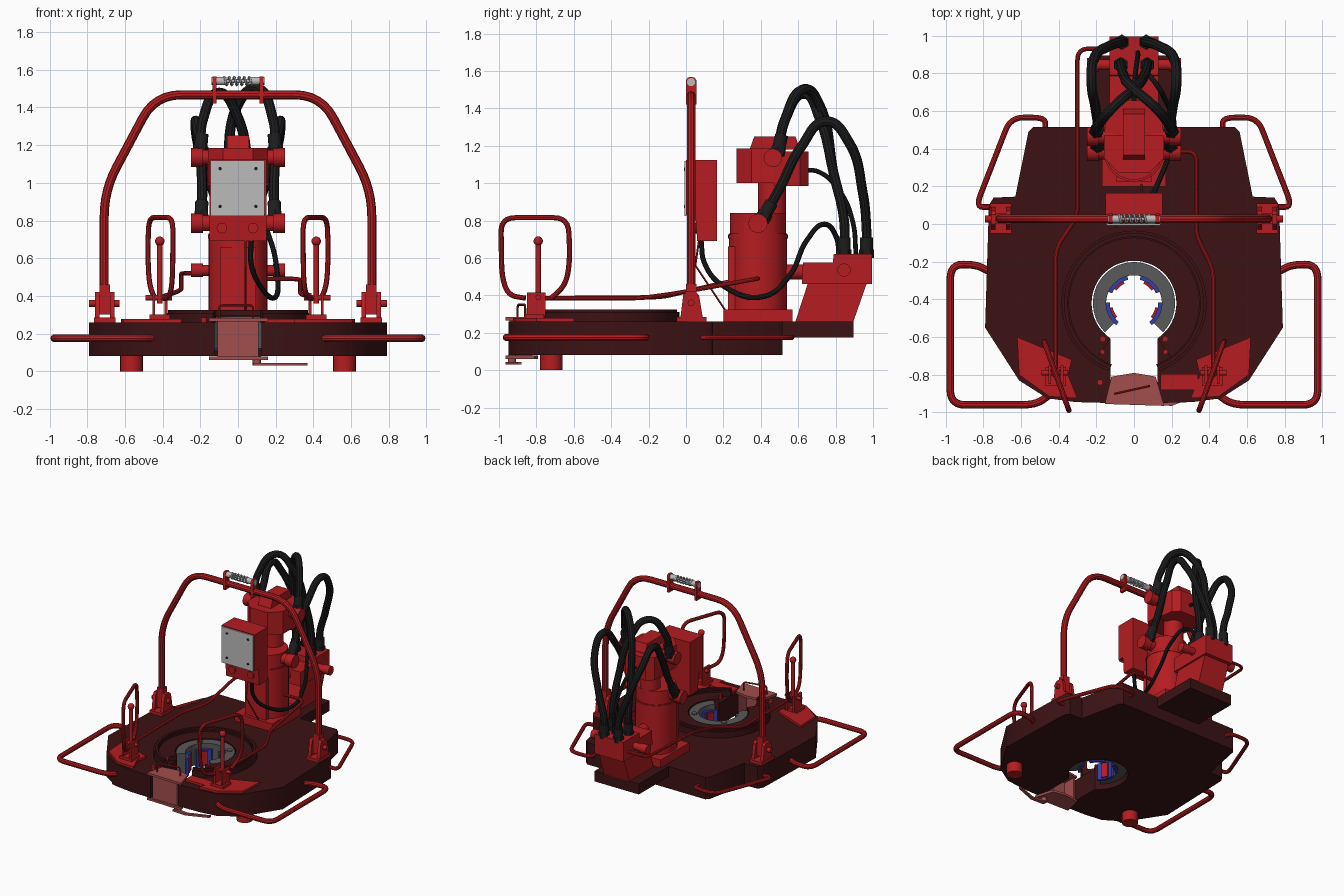
import bpy, bmesh, math
from mathutils import Vector

if "Cube" in bpy.data.objects:
    bpy.data.objects.remove(bpy.data.objects["Cube"])

def mat(name, *c):
    m = bpy.data.materials.new(name)
    m.diffuse_color = (*c, 1)
    m.use_nodes = True
    m.node_tree.nodes["Principled BSDF"].inputs["Base Color"].default_value = m.diffuse_color
    return m
RED = mat("red_paint", 0.46, 0.012, 0.015)
DARK = mat("dark_red", 0.045, 0.006, 0.007)
PINK = mat("door_red", 0.36, 0.075, 0.075)
BLACK = mat("rubber", 0.012, 0.012, 0.013)
BLUE = mat("blue_paint", 0.03, 0.05, 0.4)
GREY = mat("ring_steel", 0.1, 0.1, 0.1)
STEEL = mat("steel", 0.5, 0.5, 0.5)

def finish(ob, m, smooth=True):
    ob.data.materials.clear()
    ob.data.materials.append(m)
    bpy.ops.object.select_all(action='DESELECT')
    ob.select_set(True)
    bpy.context.view_layer.objects.active = ob
    if smooth:
        bpy.ops.object.shade_smooth_by_angle(angle=math.radians(35))
    return ob

def prism(name, pts, a, b, m, axis='z'):
    """Extrude an outline: 'z' takes (x, y) points, 'x' takes (y, z), 'y' takes (x, z)."""
    bm = bmesh.new()
    put = {'z': lambda p: (p[0], p[1], a), 'x': lambda p: (a, p[0], p[1]), 'y': lambda p: (p[0], a, p[1])}[axis]
    f = bm.faces.new([bm.verts.new(put(p)) for p in pts])
    new = bmesh.ops.extrude_face_region(bm, geom=[f])['geom']
    d = {'z': (0, 0, b - a), 'x': (b - a, 0, 0), 'y': (0, b - a, 0)}[axis]
    bmesh.ops.translate(bm, vec=d, verts=[v for v in new if isinstance(v, bmesh.types.BMVert)])
    bmesh.ops.recalc_face_normals(bm, faces=bm.faces)
    me = bpy.data.meshes.new(name)
    bm.to_mesh(me)
    bm.free()
    ob = bpy.data.objects.new(name, me)
    bpy.context.collection.objects.link(ob)
    return finish(ob, m)

def box(name, x0, x1, y0, y1, z0, z1, m):
    return prism(name, [(x0, y0), (x1, y0), (x1, y1), (x0, y1)], z0, z1, m)

def arc(cy, r, a0, a1, n):
    return [(r * math.cos(math.radians(a0 + (a1 - a0) * i / n)),
             cy + r * math.sin(math.radians(a0 + (a1 - a0) * i / n))) for i in range(n + 1)]

def ring_piece(name, r0, r1, a0, a1, z0, z1, m, n=32):
    return prism(name, arc(CY, r0, a0, a1, n) + arc(CY, r1, a1, a0, n), z0, z1, m)

def cyl(name, p, q, r, m, r2=None, n=24):
    p, q = Vector(p), Vector(q)
    bpy.ops.mesh.primitive_cone_add(vertices=n, radius1=r, radius2=r if r2 is None else r2,
                                    depth=(q - p).length, location=(p + q) / 2)
    ob = bpy.context.object
    ob.rotation_euler = (q - p).to_track_quat('Z', 'Y').to_euler()
    ob.name = name
    return finish(ob, m)

def tube(name, pts, r, m, bend=0.05, spline='POLY', closed=False):
    pts = [Vector(p) for p in pts]
    if spline == 'POLY' and bend:              # round the corners of the path
        out = []
        for i, p in enumerate(pts):
            if not closed and i in (0, len(pts) - 1):
                out.append(p)
                continue
            u, v = pts[i - 1] - p, pts[(i + 1) % len(pts)] - p
            a = p + u.normalized() * min(bend, u.length * .48)
            b = p + v.normalized() * min(bend, v.length * .48)
            out += [a * (1 - t) ** 2 + p * 2 * t * (1 - t) + b * t * t for t in [k / 6 for k in range(7)]]
        pts = out
    cu = bpy.data.curves.new(name, 'CURVE')
    cu.dimensions, cu.bevel_depth, cu.bevel_resolution, cu.use_fill_caps = '3D', r, 3, True
    s = cu.splines.new(spline)
    s.use_cyclic_u = closed
    if spline == 'BEZIER':
        s.bezier_points.add(len(pts) - 1)
        for b, p in zip(s.bezier_points, pts):
            b.co, b.handle_left_type, b.handle_right_type = p, 'AUTO', 'AUTO'
    else:
        s.points.add(len(pts) - 1)
        for b, p in zip(s.points, pts):
            b.co = (*p, 1)
    ob = bpy.data.objects.new(name, cu)
    bpy.context.collection.objects.link(ob)
    bpy.ops.object.select_all(action='DESELECT')
    ob.select_set(True)
    bpy.context.view_layer.objects.active = ob
    bpy.ops.object.convert(target='MESH')
    return finish(bpy.context.object, m)

CY = -0.42   # centre of the pipe opening

# main body with a keyhole slot open to the front
half = [(.79, -.55), (.77, .1), (.745, .14), (.63, .145), (.56, .49), (.535, .515)]
front = [(.125, -.95), (.31, -.945), (.46, -.925), (.61, -.83)]
hole = arc(CY, .225, -56, 236, 40)
right = front + half
prism("body", right + [(-x, y) for x, y in reversed(right)] + hole[::-1], .08, .26, DARK)
box("rear_shelf", -.2, .2, .5, .895, .175, .26, DARK)

# raised cover ring, rim and jaw ring round the opening
ring_piece("cover_plate", .225, .36, -56, 236, .26, .295, DARK, 48)
ring_piece("cover_rim", .345, .385, -70, 250, .26, .31, DARK, 48)
ring_piece("cover_lip", .352, .372, -70, 250, .31, .325, DARK, 48)
ring_piece("jaw_ring", .148, .218, -45, 225, .12, .29, GREY, 40)
for i, a in enumerate((-25, 50, 130, 205)):
    ring_piece("jaw_%d" % i, .128, .15, a - 26, a + 26, .11, .25, BLUE, 10)
    ring_piece("die_%d" % i, .115, .13, a - 14, a + 14, .12, .24, RED, 6)

# front door with flanges, pull wire and latch lever
flange = [(-.155, -.955), (.16, -.965), (.115, -.81), (0, -.79), (-.12, -.81)]
prism("door_top", flange, .265, .283, PINK)
prism("door_bottom", flange, .06, .078, PINK)
box("door_wall", -.11, .105, -.945, -.925, .07, .27, PINK)
for s in (-1, 1):
    box("door_side", s * .11, s * .098, -.945, -.82, .07, .27, PINK)
tube("door_wire", [(-.1, -.9, .28), (-.1, -.9, .35), (.08, -.86, .35), (.08, -.86, .28)], .006, RED, .02)
cyl("latch_pivot", (.1, -.93, .03), (.1, -.93, .08), .022, PINK)
prism("latch_lever", [(.08, -.96), (.2, -.965), (.37, -.9), (.37, -.88), (.2, -.94), (.08, -.92)], .03, .045, PINK)

for s in (-1, 1):
    cyl("foot", (s * .565, -.72, 0), (s * .565, -.72, .09), .06, RED)
    for y in (-.61, -.68):
        cyl("slot_bolt", (s * .165, y, .26), (s * .165, y, .3), .014, RED, n=6)
    cyl("ring_bolt", (s * .135, -.3, .29), (s * .135, -.3, .297), .022, GREY)
    # bumper rails
    tube("side_rail", [(s * .44, -.9, .175), (s * .52, -.96, .175), (s * .975, -.96, .175),
                       (s * .975, -.215, .175), (s * .84, -.215, .175), (s * .77, -.25, .175)], .02, RED, .08)
    tube("rear_rail", [(s * .47, .5, .175), (s * .47, .565, .175), (s * .655, .565, .175),
                       (s * .84, .09, .175), (s * .76, .09, .175)], .015, RED, .07)
    # lever stations on the front corners
    prism("corner_plate", [(s * x, y) for x, y in [(.62, -.6), (.61, -.8), (.45, -.915), (.3, -.925), (.35, -.8),
                                                   (.33, -.72)]], .26, .278, RED)
    box("lever_base", s * .36, s * .47, -.86, -.76, .27, .3, RED)
    for x in (.375, .44):
        box("lever_cheek", s * x, s * (x + .015), -.85, -.75, .29, .415, RED)
    cyl("lever_pin", (s * .35, -.79, .39), (s * .49, -.79, .39), .014, RED)
    cyl("lever", (s * .415, -.79, .36), (s * .415, -.79, .69), .015, RED)
    bpy.ops.mesh.primitive_uv_sphere_add(segments=16, ring_count=10, radius=.025, location=(s * .415, -.79, .69))
    bpy.context.object.name = "lever_knob"
    finish(bpy.context.object, RED)
    g = [(-.86, .385), (-.95, .40), (-.985, .5), (-.99, .815), (-.63, .815), (-.62, .6), (-.64, .46), (-.72, .385)]
    tube("lever_guard", [(s * (.345 + (y + .99) * .36), y, z) for y, z in g], .014, RED, .08)
    # lifting frame feet
    box("frame_foot", s * .65, s * .765, -.05, .11, .26, .285, RED)
    for x in (.655, .735):
        prism("frame_cheek", [(-.03, .28), (.09, .28), (.07, .4), (.05, .42), (.0, .42), (-.015, .4)],
              s * x, s * (x + .025), RED, 'x')
    box("frame_socket", s * .68, s * .735, 0, .055, .3, .46, RED)
    cyl("frame_pin", (s * .63, .027, .36), (s * .79, .027, .36), .018, RED)
    # spring clamp plates on top
    prism("spring_plate", [(-.0, 1.42), (.055, 1.42), (.055, 1.55), (.045, 1.565), (.01, 1.565), (0, 1.55)],
          s * .115, s * .135, RED, 'x')
    cyl("spring_seat", (s * .06, .027, 1.54), (s * .14, .027, 1.54), .022, STEEL)

# panel beside the slot
box("slot_panel", .14, .34, -.88, -.795, .26, .278, RED)
cyl("plate_bolt", (-.18, -.84, .26), (-.18, -.84, .285), .016, RED)

# lifting frame and spring
side = [(.71, .4), (.71, .96), (.44, 1.467)]
tube("lifting_frame", [(x, .027, z) for x, z in side] + [(-x, .027, z) for x, z in side[::-1]], .024, RED, .14)
tube("spring", [(-.08 + .16 * i / 72, .027 + .022 * math.cos(i * math.pi / 6), 1.54 + .022 * math.sin(i * math.pi / 6))
                for i in range(73)], .006, STEEL, 0)
cyl("spring_rod", (-.12, .027, 1.54), (.12, .027, 1.54), .008, STEEL)

# motor column
box("column_base", -.17, .17, .2, .57, .26, .325, RED)
cyl("lower_motor", (0, .385, .32), (0, .385, .73), .156, RED, n=40)
cyl("lower_motor_head", (0, .385, .72), (0, .385, .84), .15, RED, n=40)
cyl("head_seam", (0, .385, .705), (0, .385, .725), .16, RED, n=40)
box("column_front_rib", -.095, .095, .225, .32, .32, .66, RED)
cyl("upper_shaft", (0, .46, .83), (0, .46, 1.02), .075, RED, n=32)
prism("upper_block", [(-.08, .27), (.08, .27), (.16, .35), (.16, .47), (-.16, .47), (-.16, .35)], 1.0, 1.185, RED)
prism("upper_block_rear", [(-.16, .47), (.16, .47), (.14, .61), (.09, .655), (-.09, .655), (-.14, .61)], .985, 1.17, RED)
prism("motor_cap", [(.34, 1.18), (.61, 1.18), (.585, 1.25), (.365, 1.25)], -.058, .058, RED, 'x')
for s in (-1, 1):
    for n, y, z, r in (("upper", .465, 1.135, .05), ("lower", .385, .785, .052), ("rear", .845, .535, .036)):
        cyl(n + "_port", (s * .1, y, z), (s * .235, y, z), r * .8, RED)
        cyl(n + "_port_collar", (s * .185, y, z), (s * .25, y, z), r, RED, n=12)

# gauge box
prism("gauge_box", [(0, .83), (0, 1.125), (.165, 1.125), (.165, .69), (.06, .69), (.05, .83)], -.15, .15, RED, 'x')
box("gauge_plate", -.145, .14, -.008, .002, .825, 1.118, STEEL)
for x in (-.095, .095):
    for z in (.875, 1.075):
        cyl("plate_screw", (x, -.012, z), (x, 0, z), .009, BLACK, n=12)
for x in (-.085, .08):
    cyl("gauge_knob", (x, .04, .76), (x, .08, .76), .028, RED)
cyl("gauge_stay", (.04, .05, .56), (.04, .21, .32), .005, RED, n=8)
cyl("gauge_stay_top", (.04, .05, .56), (.04, .07, .7), .005, RED, n=8)

# valve block on its slanted stand
prism("valve_stand", [(.585, .26), (.895, .26), (.965, .46), (.65, .46)], -.115, .115, RED, 'x')
prism("valve_block", [(.62, .46), (.995, .46), (.995, .62), (.79, .62), (.785, .575), (.625, .575)], -.13, .13, RED, 'x')
cyl("valve_stub", (0, .53, .525), (0, .64, .525), .04, RED)

# control rods
tube("left_control_rod", [(-.415, -.79, .385), (-.415, -.13, .39), (-.3, .04, .43), (-.3, .35, .5),
                          (-.3, .93, .52), (-.12, .93, .52)], .012, RED, .06)
tube("right_control_rod", [(.42, -.79, .385), (.42, -.24, .385), (.33, -.06, .41), (.33, .385, .49),
                           (.15, .385, .49)], .012, RED, .05)

# hydraulic hoses with end sleeves
for s in (-1, 1):
    hoses = [("crossing_hose", [(.2, .49, 1.16), (.185, .53, 1.34), (.1, .63, 1.49 + s * .012), (0, .715, 1.38 + s * .035),
                                (-.055, .79, 1.05), (-.07, .845, .8), (-.07, .845, .61)]),
             ("outer_hose", [(.195, .41, .81), (.19, .5, .97), (.205, .62, 1.2), (.225, .75, 1.33), (.215, .87, 1.22),
                             (.13, .945, .95), (.065, .965, .75), (.065, .965, .61)])]
    for n, p in hoses:
        p = [Vector((s * x, y, z)) for x, y, z in p]
        tube(n, p, .027, BLACK, spline='BEZIER')
        for a, b in ((p[0], p[1]), (p[-1], p[-2])):
            d = (b - a).normalized()
            cyl(n + "_sleeve", a, a + d * .1, .035, BLACK, n=16)
            cyl(n + "_nut", a - d * .01, a + d * .035, .041, BLACK, n=6)
tube("drain_hose", [(0, .62, 1.07), (0, .71, 1.06), (.01, .82, .96), (.02, .89, .8), (.02, .91, .61)],
     .013, BLACK, spline='BEZIER')
tube("gauge_hose", [(.07, .08, .7), (.07, .1, .57), (.12, .2, .45), (.2, .42, .395), (.21, .55, .5), (.17, .65, .7),
                    (.12, .74, .78), (.07, .8, .72), (.05, .82, .58)], .014, BLACK, spline='BEZIER')
